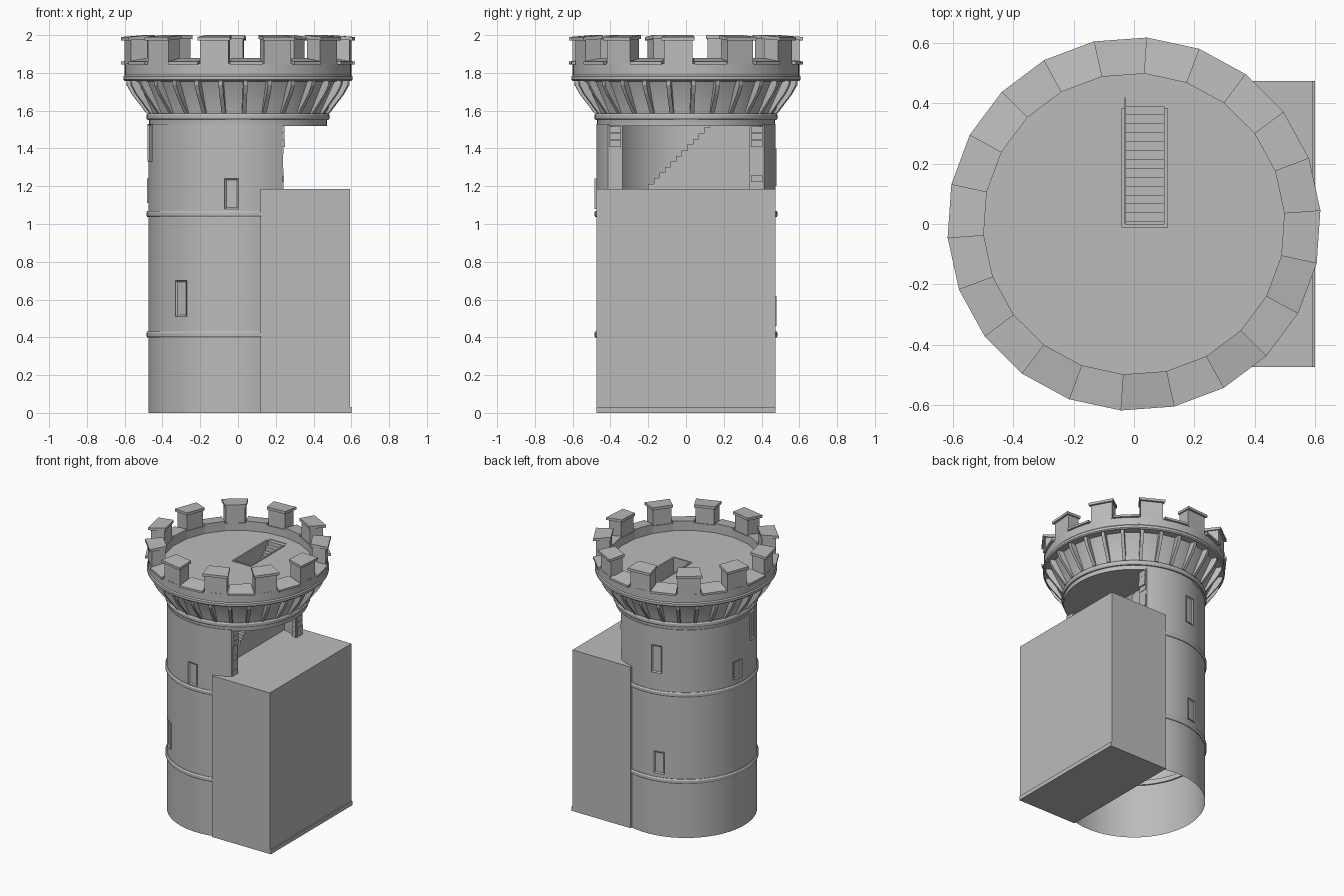
import bpy, bmesh, math, random
from mathutils import Vector, Matrix

if "Cube" in bpy.data.objects:
    bpy.data.objects.remove(bpy.data.objects["Cube"])
random.seed(4)

stone = bpy.data.materials.new("grey_stone")
stone.use_nodes = True
GREY = (0.5, 0.5, 0.5, 1)
stone.diffuse_color = GREY
stone.node_tree.nodes["Principled BSDF"].inputs["Base Color"].default_value = GREY


def finish(name, bm, smooth=False):
    bmesh.ops.remove_doubles(bm, verts=bm.verts, dist=1e-5)
    bmesh.ops.recalc_face_normals(bm, faces=bm.faces)
    mesh = bpy.data.meshes.new(name)
    bm.to_mesh(mesh)
    bm.free()
    mesh.materials.append(stone)
    ob = bpy.data.objects.new(name, mesh)
    bpy.context.collection.objects.link(ob)
    if smooth:
        bpy.ops.object.select_all(action="DESELECT")
        ob.select_set(True)
        bpy.context.view_layer.objects.active = ob
        bpy.ops.object.shade_smooth_by_angle(angle=math.radians(30))
    return ob


def lathe(profile, closed=False, steps=96):
    bm = bmesh.new()
    vs = [bm.verts.new((r, 0, z)) for r, z in profile]
    pairs = list(zip(vs, vs[1:])) + ([(vs[-1], vs[0])] if closed else [])
    edges = [bm.edges.new(p) for p in pairs]
    bmesh.ops.spin(bm, geom=vs + edges, axis=(0, 0, 1), cent=(0, 0, 0),
                   steps=steps, angle=2 * math.pi)
    bmesh.ops.remove_doubles(bm, verts=bm.verts, dist=1e-5)
    return bm


def add_box(bm, lo, hi):
    lo, hi = Vector(lo), Vector(hi)
    mat = Matrix.Translation((lo + hi) / 2) @ Matrix.Diagonal((*(hi - lo), 1))
    return bmesh.ops.create_cube(bm, size=1, matrix=mat)["verts"]


def add_prism(bm, a, b):
    """Closed solid between two matching outlines."""
    va, vb = [bm.verts.new(p) for p in a], [bm.verts.new(p) for p in b]
    bm.faces.new(va)
    bm.faces.new(vb[::-1])
    for i in range(len(a)):
        j = (i + 1) % len(a)
        bm.faces.new((va[i], vb[i], vb[j], va[j]))


def polar(profile, deg, shift=0.0):
    a = math.radians(deg)
    c, s = math.cos(a), math.sin(a)
    return [(r * c - shift * s, r * s + shift * c, z) for r, z in profile]


R, FLOOR, CEIL, DECK = 0.475, 1.185, 1.52, 1.81

# Lower tower shell, open underneath, closed by the inner floor
finish("lower_tower_wall", lathe([(R, 0), (R, FLOOR), (0, FLOOR)]), True)

# Rounded string courses
for label, z in (("lower", 0.415), ("middle", 1.053), ("upper", 1.568)):
    ring = [(R - 0.01, z - 0.017), (R + 0.004, z - 0.017), (R + 0.01, z - 0.008),
            (R + 0.01, z + 0.008), (R + 0.004, z + 0.017), (R - 0.01, z + 0.017)]
    finish(label + "_band", lathe(ring, True), True)

# Upper room wall, cut away on one side
bm = lathe([(R, FLOOR - 0.01), (R, CEIL + 0.01), (0.41, CEIL + 0.01), (0.41, FLOOR - 0.01)], True)
cut = bmesh.ops.bisect_plane(bm, geom=bm.verts[:] + bm.edges[:] + bm.faces[:],
                             plane_co=(0.235, 0, 0), plane_no=(1, 0, 0), clear_outer=True)
bmesh.ops.holes_fill(bm, edges=[e for e in cut["geom_cut"] if isinstance(e, bmesh.types.BMEdge)])
finish("upper_room_wall", bm, True)

# Rough broken stones along the cut wall ends
bm = bmesh.new()
for side in (-1, 1):
    for i in range(9):
        z = FLOOR + i * 0.037
        y = side * 0.375
        add_box(bm, (0.2, y - 0.031, z), (0.237 + random.random() * 0.012, y + 0.031, z + 0.036))
finish("broken_wall_ends", bm)

# Side block with its plinth strip
bm = bmesh.new()
add_box(bm, (0.12, -R, 0), (0.592, R, FLOOR + 0.001))
add_box(bm, (0.55, -R, 0), (0.6, R, 0.03))
finish("side_block", bm)

# Flared tower head with deck
head = finish("tower_head", lathe([
    (0, CEIL), (0.47, CEIL), (0.47, 1.58), (0.555, 1.755), (0.6, 1.758), (0.607, 1.765),
    (0.607, 1.782), (0.6, 1.79), (0.6, 1.85), (0.53, 1.85), (0.53, DECK), (0, DECK)]), True)
bm = bmesh.new()
add_box(bm, (-0.03, 0, 1.4), (0.1, 0.42, 1.95))
cutter = finish("hatch_cutter", bm)
cutter.hide_render = True
cutter.hide_viewport = True
cutter.display_type = "WIRE"
mod = head.modifiers.new("hatch", "BOOLEAN")
mod.operation, mod.object, mod.solver = "DIFFERENCE", cutter, "EXACT"

# Hatch rim
bm = bmesh.new()
for lo, hi in (((-0.042, -0.012), (-0.03, 0.385)), ((0.1, -0.012), (0.112, 0.385)),
               ((-0.03, -0.012), (0.1, 0))):
    add_box(bm, (*lo, DECK - 0.01), (*hi, DECK + 0.006))
finish("hatch_rim", bm)

# Straight stair from the room to the deck
N, y0, y1 = 21, -0.2, 0.42
run, rise = (y1 - y0) / N, (DECK - FLOOR) / N
outline = [(y0, FLOOR)]
for i in range(N):
    top = FLOOR + (i + 1) * rise - random.random() * 0.004
    outline += [(y0 + i * run, top), (y0 + (i + 1) * run, top)]
outline.append((y1, FLOOR))
bm = bmesh.new()
add_prism(bm, [(-0.029, y, z) for y, z in outline], [(0.099, y, z) for y, z in outline])
finish("stair", bm)

# Corbel ribs under the parapet
rib = [(0.46, 1.58), (0.485, 1.585), (0.565, 1.69), (0.59, 1.735), (0.592, 1.76), (0.53, 1.76)]
bm = bmesh.new()
RIBS = 28
for i in range(RIBS):
    a = (i + 0.3) * 360 / RIBS
    add_prism(bm, polar(rib, a, -0.011), polar(rib, a, 0.011))
finish("corbel_ribs", bm)

# Parapet of straight segments, alternating sills and capped merlons
SEG = 22
step = 360 / SEG
base = [(0.5, DECK - 0.01), (0.6, DECK - 0.01), (0.6, 1.847), (0.5, 1.865)]
sill = [(0.5, 1.86), (0.6, 1.845), (0.62, 1.845), (0.62, 1.86), (0.5, 1.88)]
body = [(0.508, 1.86), (0.602, 1.845), (0.602, 1.975), (0.508, 1.985)]
cap = [(0.5, 1.98), (0.5, 2.0), (0.62, 1.99), (0.62, 1.972)]
parts = {n: bmesh.new() for n in ("parapet", "sills", "merlons", "merlon_caps")}
for i in range(SEG):
    a, b = 4.2 + i * step, 4.2 + (i + 1) * step

    def segment(name, profile, inset=0.0):
        add_prism(parts[name], polar(profile, a + inset), polar(profile, b - inset))

    segment("parapet", base)
    if i % 2 == 0:
        segment("sills", sill)
    else:
        segment("merlons", body, 0.9)
        segment("merlon_caps", cap)
for name, part in parts.items():
    finish(name, part)

# Narrow framed windows: angle, centre height, height
WINDOWS = [(-129, 0.605, 0.19), (-94, 1.16, 0.16), (171, 1.175, 0.13),
           (193, 1.43, 0.2), (101, 1.3, 0.2), (103, 0.54, 0.16)]
for n, (deg, z, h) in enumerate(WINDOWS):
    bm = bmesh.new()
    add_box(bm, (R - 0.03, -0.037, z - h / 2), (R + 0.007, 0.037, z + h / 2))
    front = max(bm.faces, key=lambda f: f.calc_center_median().x)
    bmesh.ops.inset_region(bm, faces=[front], thickness=0.022)
    bmesh.ops.translate(bm, verts=front.verts, vec=(-0.015, 0, 0))
    bmesh.ops.rotate(bm, verts=bm.verts, cent=(0, 0, 0),
                     matrix=Matrix.Rotation(math.radians(deg), 3, "Z"))
    finish("window_%d" % (n + 1), bm)
